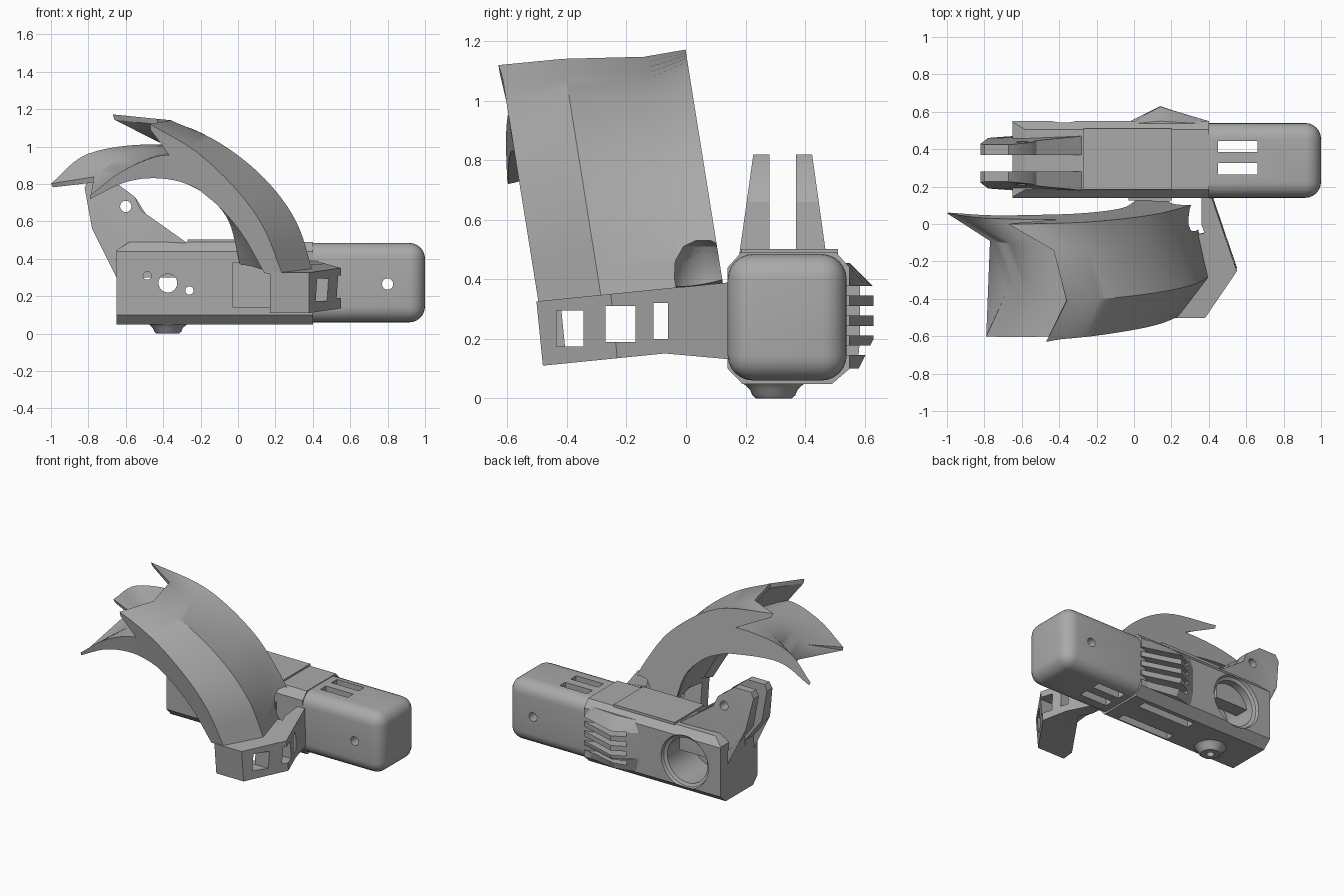
import bpy, bmesh, math
from mathutils import Vector

if "Cube" in bpy.data.objects:
    bpy.data.objects.remove(bpy.data.objects["Cube"])

grey = bpy.data.materials.new("plain_grey")
grey.use_nodes = True
COLOUR = (0.4, 0.4, 0.4, 1)
grey.diffuse_color = COLOUR
grey.node_tree.nodes["Principled BSDF"].inputs["Base Color"].default_value = COLOUR


def finish(name, bm):
    bmesh.ops.recalc_face_normals(bm, faces=bm.faces)
    mesh = bpy.data.meshes.new(name)
    bm.to_mesh(mesh)
    bm.free()
    mesh.materials.append(grey)
    obj = bpy.data.objects.new(name, mesh)
    bpy.context.collection.objects.link(obj)
    return obj


def loft(name, rings):
    """Closed rings of points joined in order and capped at both ends."""
    bm = bmesh.new()
    rows = [[bm.verts.new(p) for p in ring] for ring in rings]
    n = len(rows[0])
    for a, b in zip(rows, rows[1:]):
        for i in range(n):
            j = (i + 1) % n
            bm.faces.new((a[i], a[j], b[j], b[i]))
    for end in (rows[0], rows[-1]):
        bmesh.ops.triangulate(bm, faces=[bm.faces.new(end)])
    return finish(name, bm)


def box(name, x, y, z, round_by=0):
    bm = bmesh.new()
    bmesh.ops.create_cube(bm, size=1)
    for v in bm.verts:
        v.co = [lo + (hi - lo) * (c + 0.5) for (lo, hi), c in zip((x, y, z), v.co)]
    if round_by:
        bmesh.ops.bevel(bm, geom=bm.edges[:], offset=round_by, segments=6,
                        profile=0.5, affect='EDGES')
    return finish(name, bm)


def turned(name, axis, centre, profile):
    """Stack of circles (position, radius) along the y or z axis."""
    rings = []
    for d, r in profile:
        ring = []
        for k in range(32):
            a = math.tau * k / 32
            u, v = centre[0] + r * math.cos(a), centre[1] + r * math.sin(a)
            ring.append((u, d, v) if axis == 'y' else (u, v, d))
        rings.append(ring)
    return loft(name, rings)


def cut(obj, cutters):
    for c in cutters:
        c.hide_render = True
        mod = obj.modifiers.new("cut", 'BOOLEAN')
        mod.operation, mod.solver, mod.object = 'DIFFERENCE', 'EXACT', c
        bpy.context.view_layer.objects.active = obj
        bpy.ops.object.modifier_apply(modifier=mod.name)
        bpy.data.objects.remove(c)


def spline(points, steps=6):
    """Smooth curve through the given (x, z) points."""
    p = [Vector(q) for q in points]
    p = [2 * p[0] - p[1]] + p + [2 * p[-1] - p[-2]]
    out = []
    for a, b, c, d in zip(p, p[1:], p[2:], p[3:]):
        for k in range(steps):
            t = k / steps
            out.append(0.5 * (2 * b + (c - a) * t + (2 * a - 5 * b + 4 * c - d) * t * t
                              + (3 * b - a - 3 * c + d) * t ** 3))
    return out + [p[-2]]


# Main housing: chamfered box with a sloped nose
def section(x, top, slope):
    return [(x, .19, .048), (x, .49, .048), (x, .55, .1), (x, .55, .44),
            (x, .55 - slope, top), (x, .14 + slope, top), (x, .14, .44), (x, .14, .1)]


housing = loft("housing", [section(-.65, .445, .005), section(-.58, .49, .045),
                           section(.4, .49, .045)])

# Wedge on the back that becomes the cooling fins
def wedge(z, depth):
    return [(x, .53 + (y - .53) * depth, z)
            for x, y in ((-.02, .53), (-.02, .55), (.14, .63), (.2, .61), (.4, .55), (.4, .53))]


fins = loft("cooling_fins", [wedge(.1, .5), wedge(.2, 1), wedge(.375, 1), wedge(.455, .2)])
for part in (fins, housing):
    cut(part, [box("slot", (.05, .41), (.5, .7), (z, z + .032))
               for z in (.146, .211, .278, .345)])

# Housing openings: deep rear bore, front bolt holes, underside slots
cut(housing, [
    turned("bore", 'y', (-.375, .27), [(.24, .155), (.52, .155), (.53, .175), (.6, .2)]),
    turned("axle", 'y', (-.375, .27), [(.1, .05), (.3, .05)]),
    turned("bolt", 'y', (-.485, .31), [(.1, .022), (.3, .022)]),
    turned("bolt", 'y', (-.26, .23), [(.1, .022), (.3, .022)]),
    box("slot", (-.1, .3), (.2, .26), (0, .12)),
    box("slot", (-.1, .3), (.4, .46), (0, .12))])
box("top_plate", (-.27, .2), (.185, .51), (.47, .502))
box("front_pad", (-.03, .2), (.125, .16), (.14, .38))

# Rounded rear casing
casing = box("casing", (.3, 1), (.14, .54), (.06, .485), .085)
cut(casing, [box("vent", (.45, .66), (y, y + .06), (0, 1)) for y in (.265, .385)]
    + [turned("pin", 'y', (.8, .265), [(0, .03), (.7, .03)])])

# Pair of upright prongs, tapering on their outer sides
PRONG = [(-.65, .3), (-.65, .39), (-.78, .56), (-.82, .78), (-.8, .82), (-.67, .82),
         (-.55, .73), (-.52, .66), (-.28, .49), (-.28, .3)]
for name, inner, side in (("front_prong", .28, -1), ("back_prong", .37, 1)):
    prong = loft(name, [[(x, inner, z) for x, z in PRONG],
                        [(x, inner + side * min(.1, .1 - .14 * (z - .49)), z) for x, z in PRONG]])
    cut(prong, [turned("pin", 'y', (-.6, .68), [(0, .03), (.7, .03)])])

# Round foot below
foot = turned("foot", 'z', (-.375, .295),
              [(0, .06), (.01, .072), (.03, .08), (.048, .1), (.07, .1)])
cut(foot, [turned("bolt", 'z', (-.375, .295), [(-.1, .025), (.04, .025)])])

# Bracket: bent wall with windows, its arm deepening towards the housing
BAND = [(.17, -.5), (.38, -.5), (.55, -.25), (.495, -.09), (.41, .16), (.36, .16), (.36, 0),
        (.394, -.09), (.45, -.24), (.33, -.42), (.17, -.42)]
LID = [(.17, -.5), (.38, -.5), (.55, -.25), (.47, -.02), (.36, -.05), (.2, -.06), (.17, -.25)]


def slab(name, outline, low, high, drop=0):
    return loft(name, [[(x, y - .1 * (z - .3), z + .1 * (y + .5) - d * max(0, y + .09))
                        for x, y in outline] for z, d in ((low, drop), (high, 0))])


bracket = slab("bracket", BAND, .11, .325, .19)
cut(bracket, [box("window", (.3, .7), (y, y + w), (z, z + .12))
              for y, w, z in ((-.435, .09, .175), (-.27, .1, .19), (-.11, .05, .2))])
slab("bracket_lid", LID, .3, .326)

# Arched guard: rails run from the bracket to the tips, spread across the width
WIDTHS = (-.5, -.29, -.02, .12)


def place(q, w):
    flare = .1 * max(0, -.4 - q.x) if w == WIDTHS[0] else 0
    return (q.x, w - flare - .16 * (q.y - .35), q.y + .1 * (w + .5))


def guard(name, outer, inner):
    outer, inner = [[spline(r) for r in rails] for rails in (outer, inner)]
    rings = []
    for k in range(len(outer[0])):
        top = [place(r[k], w) for r, w in zip(outer, WIDTHS)]
        low = [place(r[k], w) for r, w in zip(inner, WIDTHS)]
        rings.append(top + low[::-1])
    return loft(name, rings)


UPPER = [
    [(.24, .31), (.14, .56), (0, .76), (-.22, .97), (-.47, 1.12)],
    [(.40, .31), (.31, .58), (.14, .81), (-.1, 1), (-.36, 1.12)],
    [(.34, .31), (.24, .58), (.08, .8), (-.16, .98), (-.43, 1.1)],
    [(.37, .31), (.25, .57), (.07, .82), (-.25, 1.035), (-.67, 1.11)]]
CENTRE = Vector((-.42, .4))
under = [[Vector(p) + (CENTRE - Vector(p)).normalized() * t
          for p, t in zip(rail, (.1, .12, .13, .15, .03))] for rail in UPPER]
upper_guard = guard("upper_guard", UPPER, under)

# Lower jaw shares the arch, then reaches further forward
ARCH = [(.2, .31), (.09, .56), (-.05, .72), (-.2, .86)]
OUTER_ENDS = [[(-.37, .955), (-.6, .88), (-.79, .74)], [(-.34, .95), (-.52, .9), (-.68, .8)],
              [(-.37, .95), (-.6, .91), (-.77, .79)], [(-.45, .95), (-.8, .9), (-1, .74)]]
FRONT_IN = [(.19, .31), (.06, .54), (-.08, .68), (-.25, .79)]
BACK_IN = [(.01, .31), (-.05, .54), (-.16, .67), (-.28, .74)]
INNER_ENDS = [[(-.42, .83), (-.6, .81), (-.79, .72)], [(-.42, .82), (-.53, .82), (-.68, .77)],
              [(-.42, .8), (-.6, .82), (-.77, .76)], [(-.42, .78), (-.75, .81), (-.99, .72)]]
tops = [[(x + s, z + s / 2) for x, z in ARCH] for s in (0, .03, .05, .08)]
starts = [[Vector(a).lerp(Vector(b), f) for a, b in zip(FRONT_IN, BACK_IN)]
          for f in (0, .15, .6, 1)]
lower_guard = guard("lower_guard", [a + e for a, e in zip(tops, OUTER_ENDS)],
                    [s + e for s, e in zip(starts, INNER_ENDS)])

# Opening at the back of the guard's base
for part in (upper_guard, lower_guard):
    cut(part, [turned("opening", 'z', (.28, .06),
                      [(.2, .11), (.4, .11), (.46, .1), (.51, .07), (.53, .03)])])

# Smooth shading with sharp edges kept
bpy.ops.object.select_all(action='DESELECT')
for obj in bpy.context.collection.objects:
    if obj.type == 'MESH':
        obj.select_set(True)
        bpy.context.view_layer.objects.active = obj
bpy.ops.object.shade_smooth_by_angle(angle=math.radians(30))
